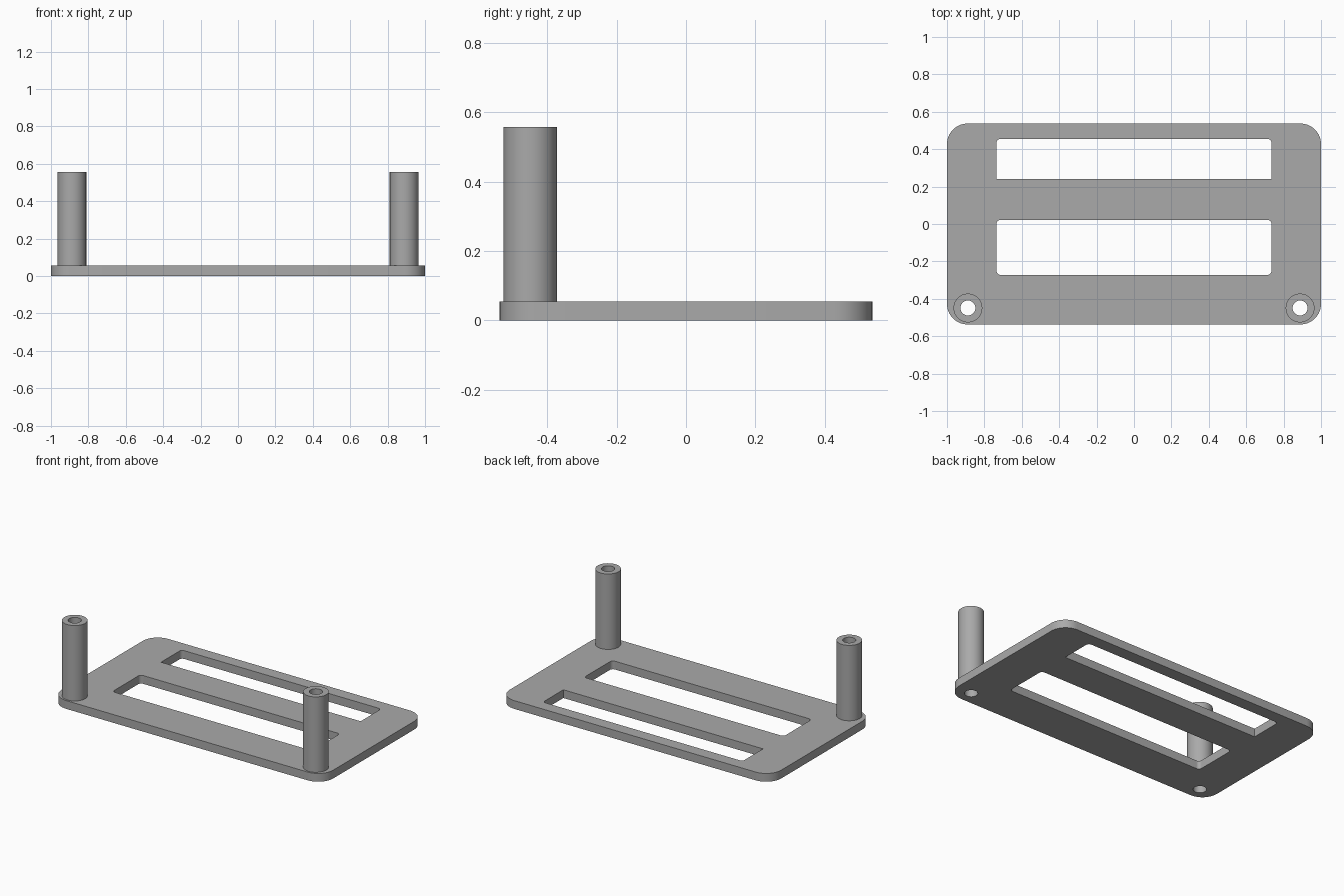
import bpy
from math import sin, cos, pi

if "Cube" in bpy.data.objects:
    bpy.data.objects.remove(bpy.data.objects["Cube"], do_unlink=True)

grey = bpy.data.materials.new("plain grey")
grey.use_nodes = True
colour = (0.4, 0.4, 0.4, 1)
grey.diffuse_color = colour
grey.node_tree.nodes["Principled BSDF"].inputs["Base Color"].default_value = colour

PLATE_TOP = 0.055
POST_TOP = 0.557
POST_X, POST_Y = 0.888, -0.449
BORE = 0.04


def circle(x, y, radius, sides=48):
    return [(x + radius * cos(2 * pi * i / sides), y + radius * sin(2 * pi * i / sides))
            for i in range(sides)]


def rounded_rect(x, y0, y1, top_r, bottom_r, steps=10):
    """Outline symmetric in x; a radius of zero leaves a square corner."""
    points = []
    corners = [(1, y1, -1, top_r), (-1, y1, -1, top_r),
               (-1, y0, 1, bottom_r), (1, y0, 1, bottom_r)]
    for quarter, (side, y, inward, r) in enumerate(corners):
        cx, cy = side * (x - r), y + inward * r
        for i in range(steps + 1 if r else 1):
            a = (quarter + i / steps) * pi / 2
            points.append((cx + r * cos(a), cy + r * sin(a)))
    return points


def extruded(name, outlines, z0, z1):
    """Solid from an outer outline and any hole outlines inside it."""
    curve = bpy.data.curves.new(name, "CURVE")
    curve.dimensions = "2D"
    curve.fill_mode = "BOTH"
    curve.extrude = (z1 - z0) / 2
    for outline in outlines:
        spline = curve.splines.new("POLY")
        spline.points.add(len(outline) - 1)
        for point, (x, y) in zip(spline.points, outline):
            point.co = (x, y, 0, 1)
        spline.use_cyclic_u = True
    curve.materials.append(grey)
    obj = bpy.data.objects.new(name, curve)
    obj.location.z = (z0 + z1) / 2
    bpy.context.collection.objects.link(obj)
    bpy.ops.object.select_all(action="DESELECT")
    obj.select_set(True)
    bpy.context.view_layer.objects.active = obj
    bpy.ops.object.convert(target="MESH")
    bpy.ops.object.mode_set(mode="EDIT")
    bpy.ops.mesh.select_all(action="SELECT")
    bpy.ops.mesh.remove_doubles(threshold=0.0001)
    bpy.ops.mesh.normals_make_consistent(inside=False)
    bpy.ops.object.mode_set(mode="OBJECT")
    bpy.ops.object.shade_smooth_by_angle(angle=pi / 6)


# Base plate with two long slots and a bore under each post
extruded("base_plate", [
    rounded_rect(1, -0.537, 0.537, 0.11, 0.11),
    rounded_rect(0.735, 0.24, 0.455, 0.022, 0),
    rounded_rect(0.735, -0.272, 0.022, 0.022, 0.022),
    circle(POST_X, POST_Y, BORE),
    circle(-POST_X, POST_Y, BORE),
], 0, PLATE_TOP)

# Hollow posts at the two front corners
for name, side in (("left_post", 1), ("right_post", -1)):
    extruded(name, [circle(side * POST_X, POST_Y, 0.077),
                    circle(side * POST_X, POST_Y, BORE)], PLATE_TOP, POST_TOP)
